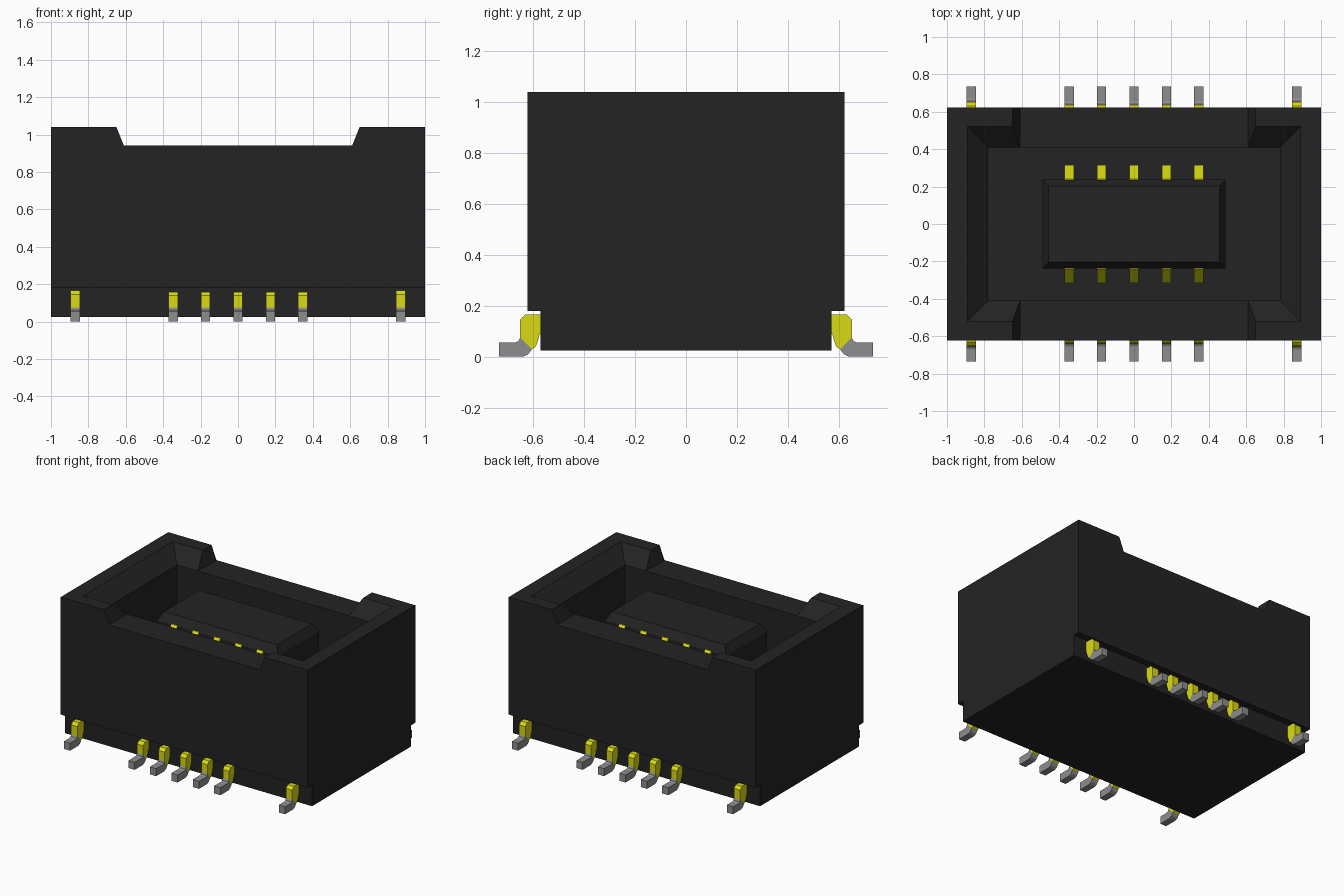
import bpy, bmesh

cube = bpy.data.objects.get("Cube")
if cube:
    bpy.data.objects.remove(cube, do_unlink=True)


def material(name, rgb):
    m = bpy.data.materials.new(name)
    m.use_nodes = True
    m.diffuse_color = (*rgb, 1)
    node = next(n for n in m.node_tree.nodes if n.type == 'BSDF_PRINCIPLED')
    node.inputs["Base Color"].default_value = (*rgb, 1)
    return m


BLACK = material("black plastic", (0.0168, 0.0168, 0.0168))
GOLD = material("gold yellow", (0.70, 0.70, 0.006))
TIN = material("tin grey", (0.27, 0.27, 0.27))


def loft(name, rings, mat):
    """Closed solid skinned through rings that have the same point count."""
    bm = bmesh.new()
    vs = [[bm.verts.new(p) for p in r] for r in rings]
    n = len(vs[0])
    bm.faces.new(vs[0])
    bm.faces.new(vs[-1])
    for a, b in zip(vs, vs[1:]):
        for i in range(n):
            j = (i + 1) % n
            bm.faces.new((a[i], a[j], b[j], b[i]))
    bmesh.ops.recalc_face_normals(bm, faces=bm.faces)
    me = bpy.data.meshes.new(name)
    bm.to_mesh(me)
    bm.free()
    me.materials.append(mat)
    ob = bpy.data.objects.new(name, me)
    bpy.context.collection.objects.link(ob)
    return ob


def along_x(name, profile, x0, x1, mat, side=1):
    """Extrude a (y, z) profile along x; side mirrors it in y."""
    return loft(name, [[(x, side * y, z) for y, z in profile] for x in (x0, x1)], mat)


def stacked(name, levels, mat):
    """Rectangles of half size (x, y) stacked at heights z."""
    return loft(name, [[(-x, -y, z), (x, -y, z), (x, y, z), (-x, y, z)]
                       for x, y, z in levels], mat)


def cut(ob, cutter):
    mod = ob.modifiers.new("cut", 'BOOLEAN')
    mod.operation = 'DIFFERENCE'
    mod.solver = 'EXACT'
    mod.object = cutter
    cutter.hide_render = True
    bpy.context.view_layer.objects.active = ob
    bpy.ops.object.modifier_apply(modifier=mod.name)
    bpy.data.objects.remove(cutter, do_unlink=True)


# Housing: stepped block with a flared pocket and a wide notch in both long walls
B, S, Z0, ZS, ZT = 0.622, 0.572, 0.025, 0.18, 1.04
housing = along_x("housing", [(-S, Z0), (S, Z0), (S, ZS), (B, ZS), (B, ZT),
                              (-B, ZT), (-B, ZS), (-S, ZS)], -1, 1, BLACK)
FLOOR = 0.25
cut(housing, stacked("pocket_cutter", [(0.78, 0.41, FLOOR), (0.78, 0.41, 0.94),
                                       (0.89, 0.52, 1.04), (0.912, 0.542, 1.06)], BLACK))
notch = [(-0.61, 0.94), (0.61, 0.94), (0.658, 1.06), (-0.658, 1.06)]
cut(housing, loft("notch_cutter", [[(x, y, z) for x, z in notch] for y in (-0.8, 0.8)], BLACK))

# Central tongue with a bevelled top
stacked("tongue", [(0.49, 0.237, FLOOR - 0.02), (0.49, 0.237, 0.86), (0.457, 0.203, 0.92)], BLACK)

W = 0.025  # half width of the metal strips


def pin(label, x, side, outer, top):
    """Gull-wing lead: gold upper bend and tin foot."""
    gold = [(0.54, top), (outer - 0.02, top), (outer, top - 0.02), (outer, 0.075),
            (0.605, 0.03), (0.59, 0.04), (0.58, 0.07), (0.575, 0.09), (0.54, 0.09)]
    foot = [(outer, 0.075), (outer + 0.006, 0.061), (outer + 0.02, 0.055), (0.735, 0.055),
            (0.735, 0), (0.64, 0), (0.62, 0.01), (0.605, 0.03)]
    along_x(label + "_bend", gold, x - W, x + W, GOLD, side)
    along_x(label + "_foot", foot, x - W, x + W, TIN, side)


contact = [(0.225, FLOOR - 0.02), (0.315, FLOOR - 0.02), (0.315, 0.76), (0.24, 0.865), (0.225, 0.865)]
for side, where in ((-1, "front"), (1, "back")):
    # Signal leads and the contacts inside the pocket
    for i in range(-2, 3):
        x = i * 0.1735
        pin(f"{where}_signal_lead_{i + 3}", x, side, 0.636, 0.158)
        along_x(f"{where}_contact_{i + 3}", contact, x - W, x + W, GOLD, side)
    # Anchor leads at the ends
    for x, end in ((-0.87, "right"), (0.87, "left")):
        pin(f"{where}_{end}_anchor_lead", x, side, 0.652, 0.165)
